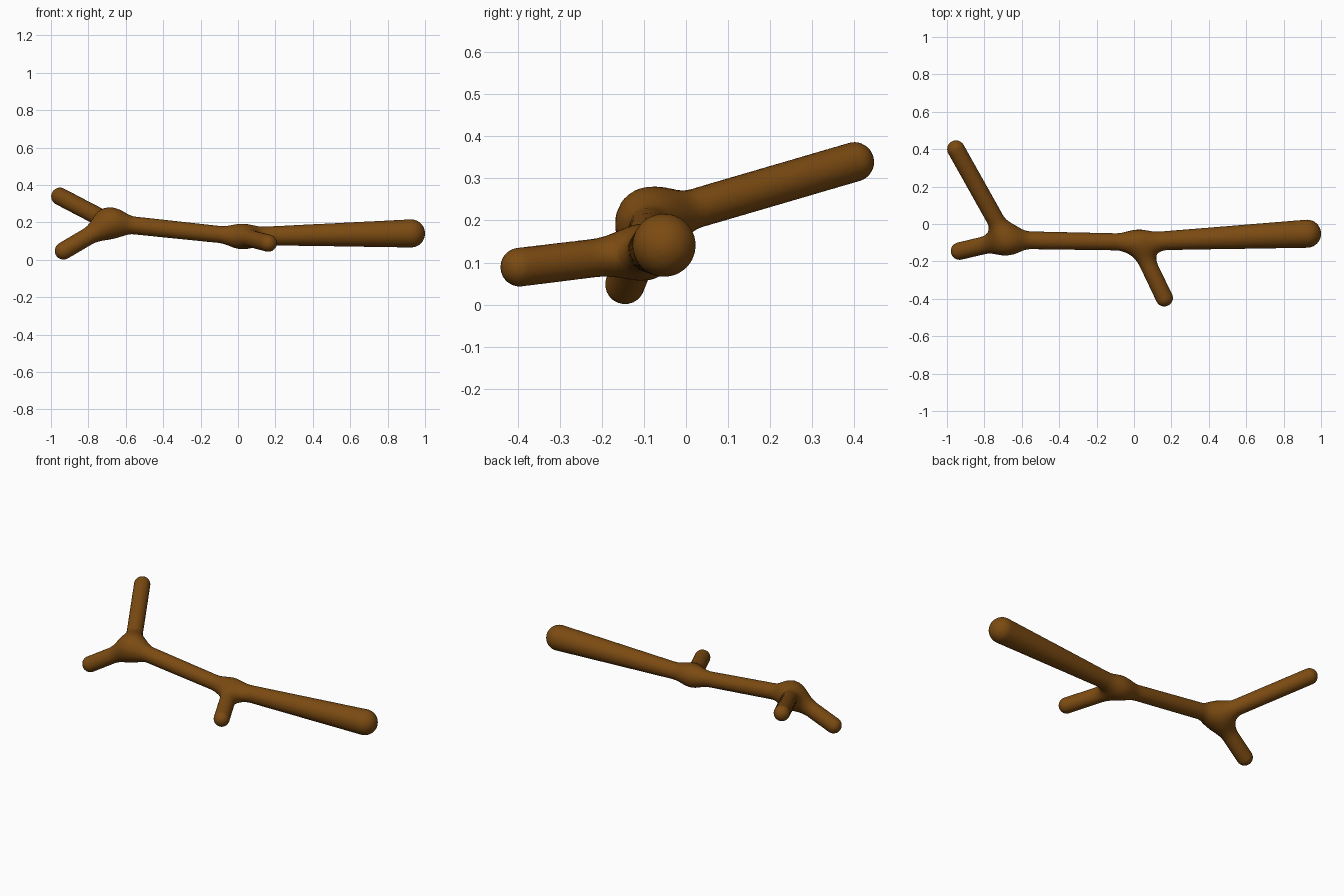
import bpy, bmesh
from mathutils import Vector as V

if "Cube" in bpy.data.objects:
    bpy.data.objects.remove(bpy.data.objects["Cube"])

# Limb skeleton: (start, start radius, end, end radius)
fork = V((-0.68, -0.085, 0.197))
knot = V((0.0, -0.097, 0.125))
handle = (knot, 0.045, V((0.925, -0.052, 0.141)), 0.075)
trunk = (knot, 0.045, fork, 0.048)
upper = (fork, 0.047, V((-0.952, 0.4, 0.339)), 0.047)
lower = (fork, 0.047, V((-0.933, -0.145, 0.048)), 0.047)
twig = (V((0.02, -0.1, 0.125)), 0.045, V((0.162, -0.395, 0.089)), 0.046)
limbs = [handle, trunk, upper, lower, twig]


def limb_distance(p, limb):
    a, ra, b, rb = limb
    d = b - a
    t = max(0.0, min(1.0, (p - a).dot(d) / d.length_squared))
    return (p - a - d * t).length - ra - (rb - ra) * t


def blend(a, b, k=0.09):
    h = max(k - abs(a - b), 0.0) / k
    return min(a, b) - h * h * k / 4


def field(p):
    d = min(limb_distance(p, handle), limb_distance(p, trunk))
    for limb in (upper, lower, twig):
        d = blend(d, limb_distance(p, limb))
    return d


# Rough union: each limb is the hull of its two end spheres
mesh = bpy.data.meshes.new("branch")
bm = bmesh.new()
for a, ra, b, rb in limbs:
    verts = []
    for c, r in ((a, ra), (b, rb)):
        s = bmesh.ops.create_uvsphere(bm, u_segments=24, v_segments=16, radius=r)["verts"]
        bmesh.ops.translate(bm, vec=c, verts=s)
        verts += s
    faces = list({f for v in verts for f in v.link_faces})
    bmesh.ops.delete(bm, geom=faces, context='FACES_ONLY')
    edges = list({e for v in verts for e in v.link_edges})
    bmesh.ops.delete(bm, geom=edges, context='EDGES_FACES')
    verts = [v for v in verts if v.is_valid]
    res = bmesh.ops.convex_hull(bm, input=verts)
    inner = [v for v in verts if v.is_valid and not v.link_faces]
    bmesh.ops.delete(bm, geom=inner, context='VERTS')
bm.to_mesh(mesh)
bm.free()
branch = bpy.data.objects.new("branch", mesh)
bpy.context.collection.objects.link(branch)

# Fuse into one skin
bpy.context.view_layer.objects.active = branch
branch.select_set(True)
mod = branch.modifiers.new("fuse", 'REMESH')
mod.mode = 'VOXEL'
mod.voxel_size = 0.012
bpy.ops.object.modifier_apply(modifier=mod.name)

# Pull the skin onto the limbs with softly filleted joints
e = 0.0005
axes = [V((e, 0, 0)), V((0, e, 0)), V((0, 0, e))]
for v in branch.data.vertices:
    p = v.co.copy()
    for _ in range(4):
        g = V([field(p + ax) - field(p - ax) for ax in axes]) / (2 * e)
        if g.length < 0.2:
            break
        p -= g * (field(p) / g.length_squared)
    v.co = p
branch.data.shade_smooth()

# Bark colour
bark = bpy.data.materials.new("bark")
bark.diffuse_color = (0.2, 0.07, 0.006, 1)
bark.use_nodes = True
bark.node_tree.nodes["Principled BSDF"].inputs["Base Color"].default_value = bark.diffuse_color
branch.data.materials.clear()
branch.data.materials.append(bark)
